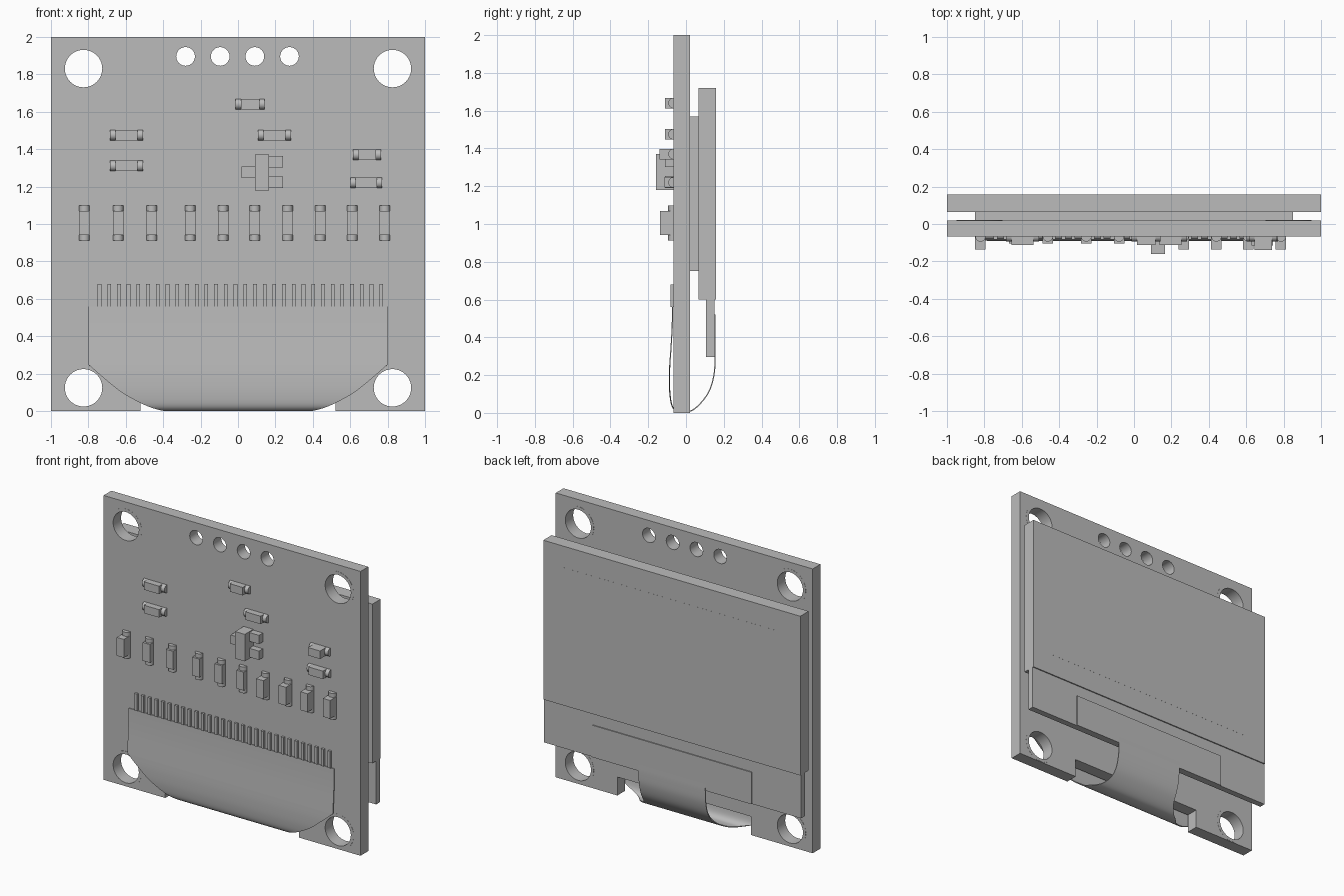
import bpy, bmesh
from math import sin, cos, pi
from mathutils import Vector, Matrix

cube = bpy.data.objects.get("Cube")
if cube:
    bpy.data.objects.remove(cube, do_unlink=True)

grey = bpy.data.materials.new("plain grey")
grey.use_nodes = True
GREY = (0.5, 0.5, 0.5, 1)
grey.diffuse_color = GREY
grey.node_tree.nodes["Principled BSDF"].inputs["Base Color"].default_value = GREY

FRONT, BACK = -0.066, 0.02     # board faces


def add(name, data):
    ob = bpy.data.objects.new(name, data)
    bpy.context.collection.objects.link(ob)
    data.materials.append(grey)
    return ob


def activate(ob):
    bpy.ops.object.select_all(action='DESELECT')
    ob.select_set(True)
    bpy.context.view_layer.objects.active = ob


def from_bmesh(name, bm):
    me = bpy.data.meshes.new(name)
    bmesh.ops.recalc_face_normals(bm, faces=bm.faces)
    bm.to_mesh(me)
    bm.free()
    return add(name, me)


def put_box(bm, x0, x1, y0, y1, z0, z1):
    m = Matrix.Translation(((x0 + x1) / 2, (y0 + y1) / 2, (z0 + z1) / 2))
    m = m @ Matrix.Diagonal((x1 - x0, y1 - y0, z1 - z0, 1))
    bmesh.ops.create_cube(bm, size=1, matrix=m)


def box(name, *bounds):
    bm = bmesh.new()
    put_box(bm, *bounds)
    return from_bmesh(name, bm)


def circle(x, z, r, n=40):
    return [(x + r * cos(2 * pi * i / n), z + r * sin(2 * pi * i / n)) for i in range(n)]


def plate(name, loops, y0, y1):
    """Flat sheet in x-z with holes, filled from closed outlines."""
    cu = bpy.data.curves.new(name, 'CURVE')
    cu.dimensions, cu.fill_mode, cu.extrude = '2D', 'BOTH', (y1 - y0) / 2
    for loop in loops:
        sp = cu.splines.new('POLY')
        sp.points.add(len(loop) - 1)
        for p, (x, z) in zip(sp.points, loop):
            p.co = (x, z, 0, 1)
        sp.use_cyclic_u = True
    ob = add(name, cu)
    ob.rotation_euler.x = pi / 2
    ob.location.y = (y0 + y1) / 2
    activate(ob)
    bpy.ops.object.convert(target='MESH')
    ob = bpy.context.object
    bpy.ops.object.shade_smooth_by_angle()
    return ob


# Circuit board with bottom notch, mounting holes and header holes
outline = [(-1, 0), (-0.52, 0), (-0.52, 0.13), (0.52, 0.13), (0.52, 0),
           (1, 0), (1, 2), (-1, 2)]
mounts = [(sx * 0.825, z) for sx in (-1, 1) for z in (0.125, 1.83)]
loops = [outline] + [circle(x, z, 0.1) for x, z in mounts]
loops += [circle(-0.28 + 0.185 * i, 1.895, 0.05, 24) for i in range(4)]
plate("circuit_board", loops, FRONT, BACK)

# Thin rings around the mounting holes
for x, z in mounts:
    for y in (FRONT, BACK):
        plate("hole_ring", [circle(x, z, 0.122), circle(x, z, 0.1)], y - 0.001, y + 0.001)

# Display stack on the back
box("display_spacer", -0.85, 0.85, BACK, 0.067, 0.75, 1.57)
box("display_glass", -1, 1, 0.065, 0.158, 0.6, 1.72)
box("active_area", -0.85, 0.85, 0.157, 0.1585, 0.75, 1.57)
box("glass_ledge", -1, 1, 0.107, 0.15, 0.295, 0.602)
box("ribbon_bond_pad", -0.62, 0.62, 0.149, 0.157, 0.295, 0.52)

# Ribbon cable: (half width, y, z) from the bond pad around to the front
stations = [Vector(s) for s in (
    (0.26, 0.154, 0.34), (0.26, 0.154, 0.28), (0.26, 0.148, 0.2), (0.26, 0.125, 0.12),
    (0.27, 0.085, 0.06), (0.31, 0.04, 0.018), (0.36, 0, 0.005), (0.41, -0.045, 0.007),
    (0.5, -0.073, 0.035), (0.62, -0.085, 0.1), (0.72, -0.088, 0.18), (0.8, -0.086, 0.25))]


def smooth_path(pts, steps=5):
    pts = [pts[0]] + pts + [pts[-1]]
    out = []
    for a, b, c, d in zip(pts, pts[1:], pts[2:], pts[3:]):
        for i in range(steps):
            t = i / steps
            out.append(0.5 * (2 * b + (c - a) * t + (2 * a - 5 * b + 4 * c - d) * t ** 2
                              + (3 * b - a - 3 * c + d) * t ** 3))
    return out + [pts[-1]]


path = smooth_path(stations)
path += [Vector((0.8, -0.079, 0.35)), Vector((0.8, -0.073, 0.45)), Vector((0.8, -0.071, 0.56))]
bm = bmesh.new()
rows = [[bm.verts.new((s * w, y, max(z, 0.004))) for s in (-1, 1)] for w, y, z in path]
for a, b in zip(rows, rows[1:]):
    bm.faces.new((a[0], a[1], b[1], b[0]))
ribbon = from_bmesh("ribbon_cable", bm)
mod = ribbon.modifiers.new("thickness", 'SOLIDIFY')
mod.thickness, mod.offset = 0.006, 0
activate(ribbon)
bpy.ops.object.modifier_apply(modifier=mod.name)
bpy.ops.object.shade_smooth_by_angle()

# Row of solder pins above the ribbon
bm = bmesh.new()
for i in range(30):
    x = -0.74 + 0.0519 * i
    put_box(bm, x - 0.01, x + 0.01, -0.082, FRONT + 0.002, 0.56, 0.68)
from_bmesh("solder_pins", bm)


def chip(name, x, z, length, top, upright=False, width=0.056):
    """Small part: block body with a rounded solder end on each side."""
    h, w, cap = length / 2, width / 2, 0.028
    bm = bmesh.new()
    b = h - cap
    dx, dz = (w, b) if upright else (b, w)
    put_box(bm, x - dx, x + dx, top, FRONT + 0.002, z - dz, z + dz)
    turn = Matrix.Identity(4) if upright else Matrix.Rotation(pi / 2, 4, 'Y')
    for s in (-1, 1):
        off = s * (h - cap / 2)
        pos = (x, FRONT, z + off) if upright else (x + off, FRONT, z)
        bmesh.ops.create_cone(bm, cap_ends=True, segments=20, radius1=w, radius2=w,
                              depth=cap, matrix=Matrix.Translation(pos) @ turn)
    activate(from_bmesh(name, bm))
    bpy.ops.object.shade_smooth_by_angle()


# Upright row of components
for i, x in enumerate((-0.82, -0.64, -0.46, -0.255, -0.08, 0.09, 0.265, 0.44, 0.61, 0.785)):
    chip("upright_component", x, 1.005, 0.185, -0.105 if 1 <= i <= 5 else -0.137, True)

# Sideways components
for x, z, length, top in ((0.065, 1.64, 0.155, -0.112), (-0.595, 1.475, 0.175, -0.112),
                          (0.195, 1.475, 0.175, -0.112), (-0.595, 1.31, 0.175, -0.112),
                          (0.69, 1.37, 0.15, -0.14), (0.685, 1.22, 0.17, -0.115)):
    chip("sideways_component", x, z, length, top)

# Three-legged regulator
box("regulator_body", 0.09, 0.165, -0.16, FRONT + 0.002, 1.18, 1.37)
for x0, x1, z in ((0.02, 0.092, 1.277), (0.163, 0.24, 1.333), (0.163, 0.24, 1.222)):
    box("regulator_leg", x0, x1, -0.11, FRONT + 0.002, z - 0.031, z + 0.031)
